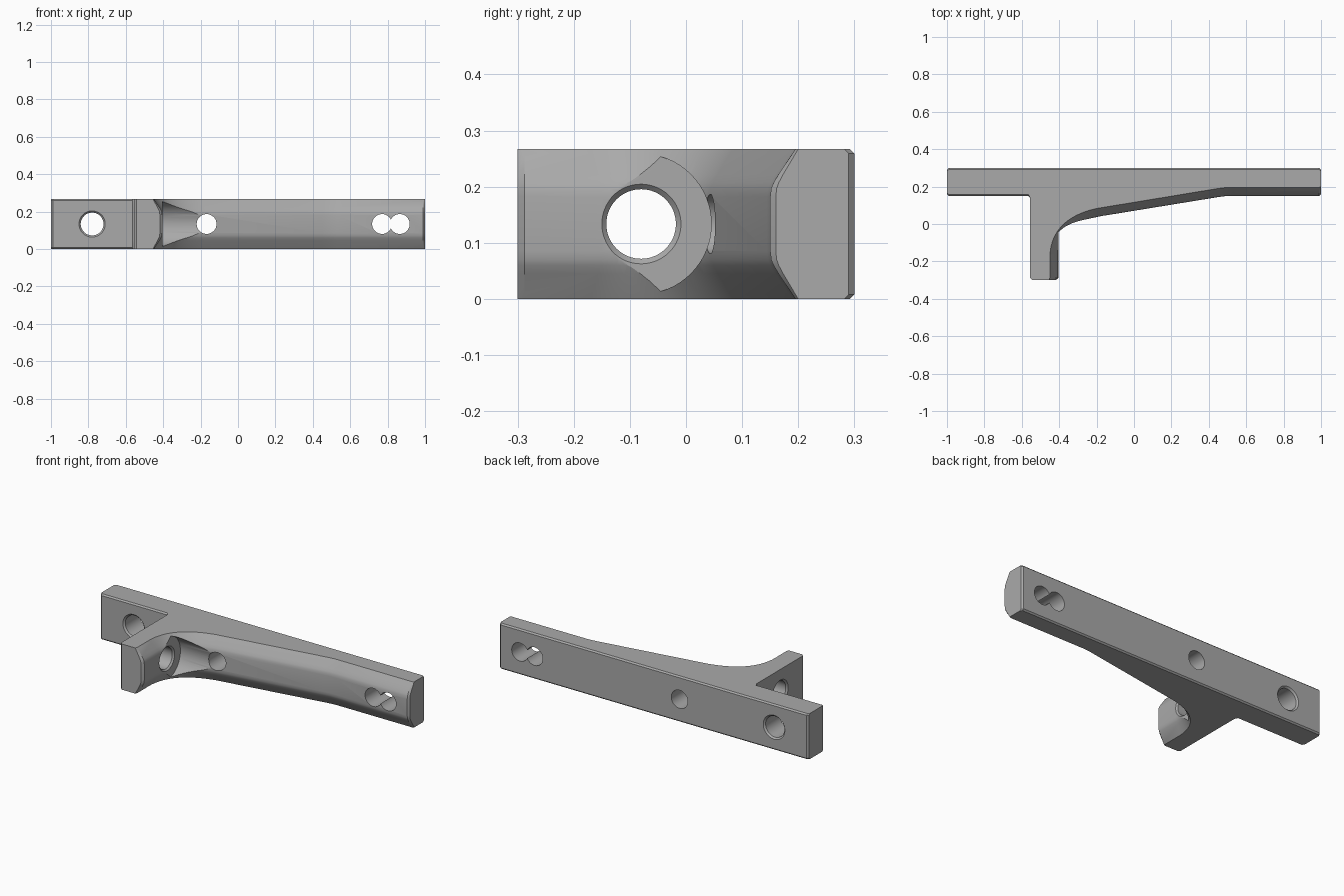
import bpy, bmesh, math
from mathutils import Vector

cube = bpy.data.objects.get("Cube")
if cube:
    bpy.data.objects.remove(cube)

HEIGHT = 0.267
MID = HEIGHT / 2

grey = bpy.data.materials.new("plain grey")
grey.use_nodes = True
colour = (0.4, 0.4, 0.4, 1)
grey.diffuse_color = colour
grey.node_tree.nodes["Principled BSDF"].inputs["Base Color"].default_value = colour


def make_object(name, bm):
    bmesh.ops.recalc_face_normals(bm, faces=bm.faces)
    mesh = bpy.data.meshes.new(name)
    bm.to_mesh(mesh)
    bm.free()
    mesh.materials.append(grey)
    obj = bpy.data.objects.new(name, mesh)
    bpy.context.collection.objects.link(obj)
    return obj


def loft(rings):
    """Skin equal rings of points and cap both ends."""
    bm = bmesh.new()
    rows = [[bm.verts.new(p) for p in ring] for ring in rings]
    n = len(rows[0])
    for a, b in zip(rows, rows[1:]):
        for i in range(n):
            j = (i + 1) % n
            bm.faces.new((a[i], a[j], b[j], b[i]))
    bm.faces.new(rows[0])
    bm.faces.new(rows[-1])
    return bm


def bezier(a, b, c, steps=20):
    a, b, c = Vector(a), Vector(b), Vector(c)
    return [a * (1 - t) ** 2 + b * 2 * t * (1 - t) + c * t * t
            for t in (i / steps for i in range(steps + 1))]


# Inner side: outline at mid height and narrower outline at top and bottom
inner_mid = [(-0.418, -0.3), (-0.405, -0.288)]
inner_mid += bezier((-0.405, -0.15), (-0.405, 0.002), (-0.17, 0.043))
inner_mid += [(0.45, 0.144), (0.49, 0.149), (0.53, 0.15), (0.99, 0.15), (1, 0.16)]
inner_top = [(-0.455, -0.3), (-0.45, -0.288)]
inner_top += bezier((-0.45, -0.17), (-0.44, 0.03), (-0.2, 0.083))
inner_top += [(0.45, 0.19), (0.49, 0.195), (0.53, 0.195), (0.99, 0.195), (1, 0.2)]

# Back bar and outer side of the leg: point and edge chamfer direction in y
outer = [((1, 0.29), -1), ((0.99, 0.3), -1), ((-0.99, 0.3), -1), ((-1, 0.29), -1),
         ((-1, 0.16), 1), ((-0.99, 0.15), 1), ((-0.565, 0.15), 1),
         ((-0.555, 0.14), 0), ((-0.555, -0.288), 0), ((-0.543, -0.3), 0)]

# Depth below the faces, with amount of inset of the inner side
levels = [(0, 1), (0.008, 0.88), (0.045, 0.33), (0.06, 0.13), (0.07, 0.04), (0.085, 0)]


def ring(z, depth, inset):
    pts = [Vector(m).lerp(Vector(t), inset) for m, t in zip(inner_mid, inner_top)]
    chamfer = max(0, 0.008 - depth)
    pts += [Vector((x, y + side * chamfer)) for (x, y), side in outer]
    return [(p.x, p.y, z) for p in pts]


rings = [ring(d, d, k) for d, k in levels]
rings += [ring(HEIGHT - d, d, k) for d, k in reversed(levels)]
bracket = make_object("bracket_body", loft(rings))


# Round cutters: pairs of position along the axis and radius
def cutter(name, axis, centre, stations, sides=64):
    rows = []
    for s, r in stations:
        row = []
        for i in range(sides):
            a = 2 * math.pi * i / sides
            u, z = centre + r * math.cos(a), MID + r * math.sin(a)
            row.append((u, s, z) if axis == "y" else (s, u, z))
        rows.append(row)
    obj = make_object(name, loft(rows))
    obj.hide_render = True
    return obj


def rimmed(lo, hi, r, rim=0.009):
    """Hole between two faces with a chamfered rim on each."""
    e = 0.03
    return [(lo - e, r + rim + e), (lo + rim, r), (hi - rim, r), (hi + e, r + rim + e)]


cutters = [
    cutter("spot_face_cutter", "x", -0.08, [(-0.404, 0.125), (0.4, 0.125)]),
    cutter("leg_hole_cutter", "x", -0.08, rimmed(-0.555, -0.404, 0.062)),
    cutter("bar_hole_cutter", "y", -0.78, rimmed(0.15, 0.3, 0.061)),
]
for x in (-0.168, 0.77, 0.865):
    cutters.append(cutter("bolt_hole_cutter", "y", x, [(-0.1, 0.053), (0.4, 0.053)]))

for c in cutters:
    mod = bracket.modifiers.new(c.name, "BOOLEAN")
    mod.operation = "DIFFERENCE"
    mod.solver = "EXACT"
    mod.object = c

# Bake the cuts, then remove the helpers
graph = bpy.context.evaluated_depsgraph_get()
cut_mesh = bpy.data.meshes.new_from_object(bracket.evaluated_get(graph))
bracket.modifiers.clear()
bracket.data = cut_mesh
for c in cutters:
    bpy.data.objects.remove(c)

# Smooth shading with sharp edges kept
for o in bpy.context.selected_objects:
    o.select_set(False)
bracket.select_set(True)
bpy.context.view_layer.objects.active = bracket
bpy.ops.object.shade_smooth_by_angle(angle=math.radians(25))
